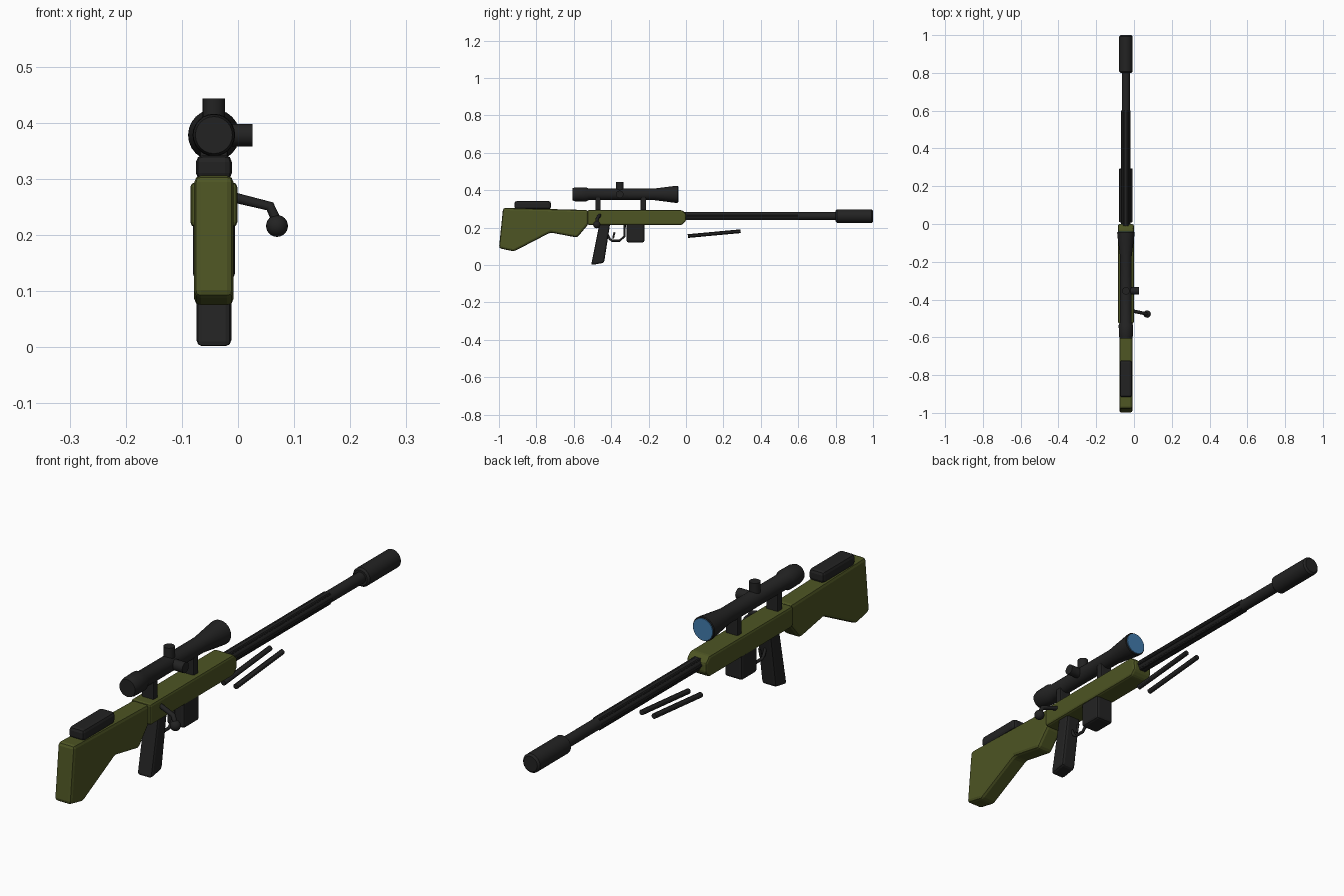
import bpy, bmesh, math
from mathutils import Vector, Matrix

if "Cube" in bpy.data.objects:
    bpy.data.objects.remove(bpy.data.objects["Cube"])

CX = -0.043      # centre plane of the rifle
BORE = 0.262     # barrel height
SCOPE = 0.378    # scope height


def material(name, rgb):
    m = bpy.data.materials.new(name)
    m.diffuse_color = (*rgb, 1)
    m.use_nodes = True
    m.node_tree.nodes["Principled BSDF"].inputs["Base Color"].default_value = m.diffuse_color
    return m


GREEN = material("olive_green", (0.075, 0.09, 0.017))
BLACK = material("gunmetal_black", (0.0165, 0.0165, 0.0165))
BLUE = material("lens_blue", (0.055, 0.2, 0.42))


def finish(name, bm, mat, bevel=0, smooth=True):
    bmesh.ops.recalc_face_normals(bm, faces=bm.faces)
    me = bpy.data.meshes.new(name)
    bm.to_mesh(me)
    bm.free()
    me.materials.append(mat)
    ob = bpy.data.objects.new(name, me)
    bpy.context.collection.objects.link(ob)
    if bevel:
        b = ob.modifiers.new("bevel", 'BEVEL')
        b.width, b.segments, b.limit_method = bevel, 2, 'ANGLE'
        b.angle_limit = math.radians(25)
    if smooth:
        bpy.ops.object.select_all(action='DESELECT')
        ob.select_set(True)
        bpy.context.view_layer.objects.active = ob
        bpy.ops.object.shade_smooth_by_angle(angle=math.radians(30))
    return ob


def slab(name, pts, width, mat, bevel):
    """Side profile (y, z) extruded across x."""
    bm = bmesh.new()
    f = bm.faces.new([bm.verts.new((CX - width / 2, y, z)) for y, z in pts])
    r = bmesh.ops.extrude_face_region(bm, geom=[f])
    vs = [v for v in r["geom"] if isinstance(v, bmesh.types.BMVert)]
    bmesh.ops.translate(bm, verts=vs, vec=(width, 0, 0))
    return finish(name, bm, mat, bevel, smooth=False)


def box(name, y0, y1, z0, z1, width, mat, bevel):
    return slab(name, [(y0, z0), (y1, z0), (y1, z1), (y0, z1)], width, mat, bevel)


def lathe(name, profile, z, mat, sides=24):
    """Solid turned around the y axis from (y, radius) pairs."""
    bm = bmesh.new()
    rings = []
    for y, r in profile:
        rings.append([bm.verts.new((CX + r * math.cos(2 * math.pi * i / sides), y,
                                    z + r * math.sin(2 * math.pi * i / sides)))
                      for i in range(sides)])
    for a, b in zip(rings, rings[1:]):
        for i in range(sides):
            j = (i + 1) % sides
            bm.faces.new((a[i], a[j], b[j], b[i]))
    bm.faces.new(rings[0])
    bm.faces.new(rings[-1])
    return finish(name, bm, mat)


def rod(name, a, b, r, mat, sides=20, bevel=0):
    a, b = Vector(a), Vector(b)
    bm = bmesh.new()
    rot = (b - a).to_track_quat('Z', 'Y').to_matrix().to_4x4()
    bmesh.ops.create_cone(bm, cap_ends=True, segments=sides, radius1=r, radius2=r,
                          depth=(b - a).length,
                          matrix=Matrix.Translation((a + b) / 2) @ rot)
    return finish(name, bm, mat, bevel)


def tube(name, pts, r, mat):
    cu = bpy.data.curves.new(name, 'CURVE')
    cu.dimensions, cu.bevel_depth, cu.bevel_resolution = '3D', r, 2
    cu.use_fill_caps = True
    sp = cu.splines.new('POLY')
    sp.points.add(len(pts) - 1)
    for p, co in zip(sp.points, pts):
        p.co = (*co, 1)
    cu.materials.append(mat)
    ob = bpy.data.objects.new(name, cu)
    bpy.context.collection.objects.link(ob)


# Stock, receiver and cheek pad
slab("stock", [(-0.978, 0.306), (-0.522, 0.294), (-0.522, 0.218), (-0.582, 0.147),
               (-0.725, 0.174), (-0.92, 0.073), (-1.0, 0.09)], 0.07, GREEN, 0.012)
slab("receiver", [(-0.527, 0.214), (-0.022, 0.214), (0.0, 0.236), (0.0, 0.275),
                  (-0.022, 0.294), (-0.527, 0.294)], 0.084, GREEN, 0.009)
box("cheek_pad", -0.917, -0.722, 0.298, 0.342, 0.064, BLACK, 0.012)

# Grip and magazine
slab("grip", [(-0.462, 0.225), (-0.405, 0.225), (-0.438, 0.012), (-0.507, 0.0)],
     0.062, BLACK, 0.01)
box("magazine", -0.318, -0.222, 0.121, 0.225, 0.075, BLACK, 0.01)

# Trigger and guard
tube("trigger_guard", [(CX, -0.42, 0.165), (CX, -0.408, 0.14), (CX, -0.395, 0.13),
                       (CX, -0.355, 0.13), (CX, -0.328, 0.155), (CX, -0.328, 0.218)],
     0.006, BLACK)
tube("trigger", [(CX, -0.382, 0.175), (CX, -0.386, 0.16), (CX, -0.39, 0.142)],
     0.005, BLACK)

# Barrel with six ribs, and muzzle
lathe("barrel", [(-0.03, 0.0215), (0.82, 0.0215)], BORE, BLACK)
for i in range(6):
    a = i * math.pi / 3
    x, z = CX + 0.0195 * math.cos(a), BORE + 0.0195 * math.sin(a)
    rod(f"barrel_rib_{i + 1}", (x, -0.01, z), (x, 0.6, z), 0.0055, BLACK, 8)
lathe("muzzle", [(0.8, 0.029), (0.807, 0.036), (0.993, 0.036), (1.0, 0.029)],
      BORE, BLACK)

# Folded bipod legs
for side, s in (("left", -1), ("right", 1)):
    x = CX + s * 0.026
    rod(f"bipod_leg_{side}", (x, 0.01, 0.155), (x, 0.292, 0.181), 0.01, BLACK, 12)

# Scope body, lens, mounts and turrets
lathe("scope", [(-0.607, 0.033), (-0.592, 0.037), (-0.535, 0.038), (-0.52, 0.031),
                (-0.17, 0.031), (-0.06, 0.045), (-0.046, 0.046), (-0.043, 0.044)],
      SCOPE, BLACK)
lathe("scope_lens", [(-0.046, 0.042), (-0.04, 0.041)], SCOPE, BLUE)
for i, y in enumerate((-0.47, -0.228)):
    box(f"scope_mount_{i + 1}", y - 0.014, y + 0.014, 0.285, 0.365, 0.05, BLACK, 0.004)
rod("top_turret", (CX, -0.354, SCOPE), (CX, -0.354, 0.443), 0.02, BLACK)
rod("side_turret", (CX, -0.354, SCOPE), (0.026, -0.354, SCOPE), 0.02, BLACK)

# Bolt handle with ball knob
tube("bolt_handle", [(-0.02, -0.46, 0.27), (0.0, -0.462, 0.265), (0.057, -0.474, 0.251),
                     (0.07, -0.477, 0.222)], 0.009, BLACK)
bm = bmesh.new()
bmesh.ops.create_uvsphere(bm, u_segments=20, v_segments=12, radius=0.0195,
                          matrix=Matrix.Translation((0.0695, -0.477, 0.216)))
finish("bolt_knob", bm, BLACK)
